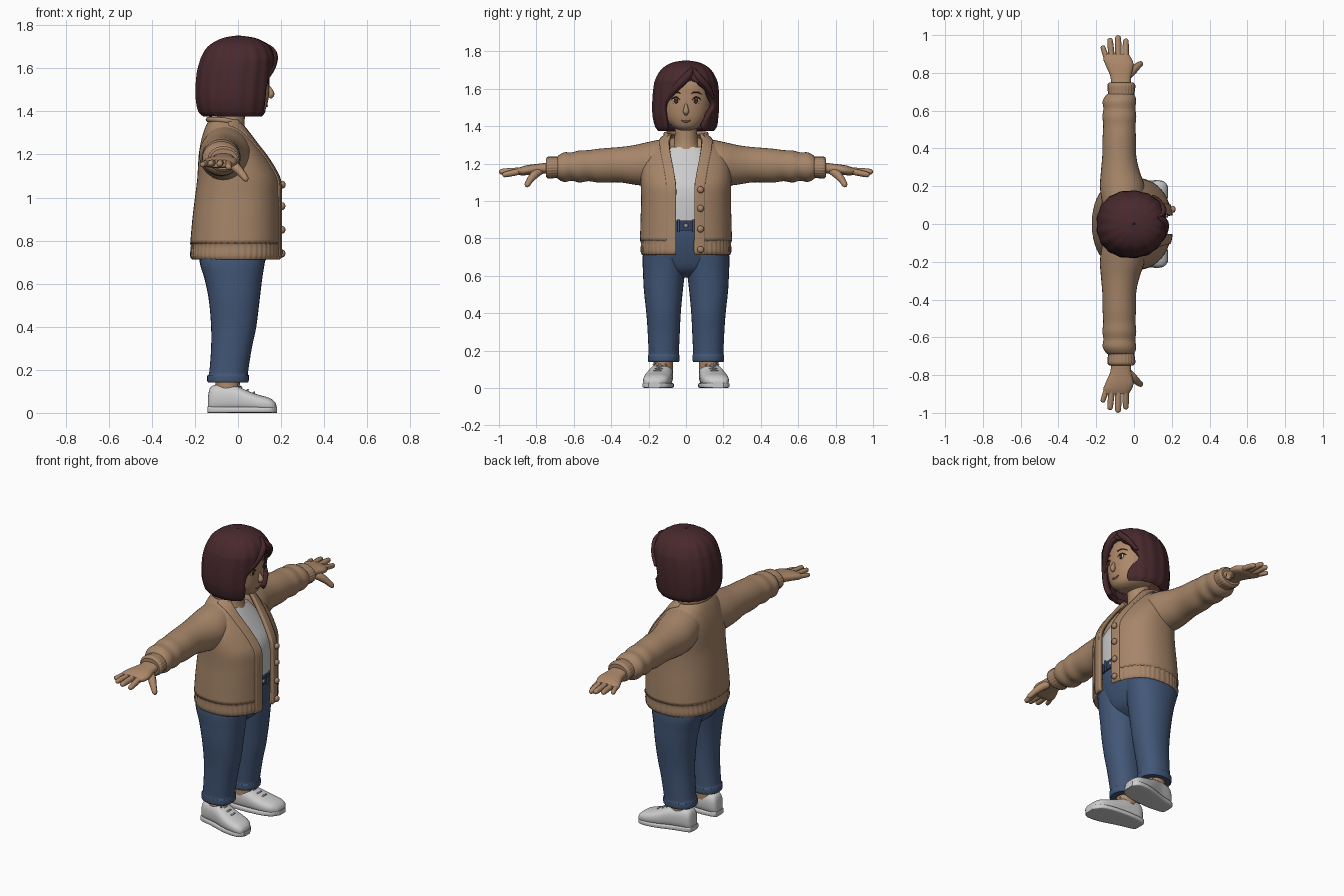
import bpy, bmesh, math
from mathutils import Vector


def material(name, r, g, b):
    m = bpy.data.materials.new(name)
    m.diffuse_color = (r, g, b, 1)
    return m


KNIT = material("tan knit", 0.38, 0.235, 0.14)
SKIN = material("skin", 0.42, 0.25, 0.145)
HAIR = material("dark red hair", 0.065, 0.022, 0.026)
DENIM = material("blue denim", 0.055, 0.095, 0.185)
DARK_DENIM = material("dark denim", 0.03, 0.05, 0.11)
WHITE = material("soft white", 0.6, 0.6, 0.6)
GREY = material("lace grey", 0.33, 0.33, 0.33)
BROWN = material("eye brown", 0.05, 0.018, 0.01)
LIP = material("lip", 0.3, 0.12, 0.08)


def smooth(rows, k):
    """Catmull-Rom refinement of a list of equal length rows."""
    out = []
    for i in range(len(rows) - 1):
        p = [rows[max(0, min(len(rows) - 1, i + d))] for d in (-1, 0, 1, 2)]
        for s in range(k):
            t = s / k
            out.append([b + 0.5 * t * (c - a + t * (2 * a - 5 * b + 4 * c - d + t * (3 * (b - c) + d - a)))
                        for a, b, c, d in zip(*p)])
    return out + [list(rows[-1])]


def finish(ob, mat, mirror):
    ob.data.materials.append(mat)
    if mirror:
        m = ob.modifiers.new("mirror", 'MIRROR')
        m.use_axis = (False, True, False)
    return ob


def loft(name, rows, mat, axis='z', n=32, power=2.0, k=4, mirror=False, thick=0,
         band=None, grow=0, ripple=(0, 0)):
    """Rows are (t, a min, a max, b min, b max); two more values give an open front in y."""
    bm = bmesh.new()
    rings, gap = [], len(rows[0]) > 5
    for r in smooth(rows, k):
        t, ac, bc = r[0], (r[1] + r[2]) / 2, (r[3] + r[4]) / 2
        ra, rb = (r[2] - r[1]) / 2 + grow, (r[4] - r[3]) / 2 + grow

        def angle(y):
            s = max(-0.995, min(0.995, (y - bc) / max(rb, 1e-4)))
            return math.copysign(math.asin(abs(s) ** (power / 2)), s)
        if gap:
            lo, hi = min(r[5], r[6]), r[6]
            a0, a1 = angle(hi), angle(lo) + 2 * math.pi
            if band and band > 0:
                a1 = angle(hi + band)
            elif band:
                a0, a1 = angle(lo + band), angle(lo)
            angs = [a0 + (a1 - a0) * j / n for j in range(n + 1)]
        else:
            angs = [2 * math.pi * j / n for j in range(n)]
        ring = []
        for g in angs:
            f = 1 + ripple[0] * math.cos(ripple[1] * g)
            c, s = math.cos(g), math.sin(g)
            a = ac + f * ra * math.copysign(abs(c) ** (2 / power), c)
            b = bc + f * rb * math.copysign(abs(s) ** (2 / power), s)
            ring.append(bm.verts.new({'z': (a, b, t), 'y': (a, t, b), 'x': (t, a, b)}[axis]))
        rings.append(ring)
    m = len(rings[0])
    for p, q in zip(rings, rings[1:]):
        for j in range(m - 1 if gap else m):
            bm.faces.new((p[j], p[(j + 1) % m], q[(j + 1) % m], q[j]))
    if not gap:
        bm.faces.new(rings[0])
        bm.faces.new(rings[-1])
    bmesh.ops.remove_doubles(bm, verts=bm.verts, dist=0.0002)
    if not gap:
        bmesh.ops.recalc_face_normals(bm, faces=bm.faces)
    for f in bm.faces:
        f.smooth = len(f.verts) < 6
    me = bpy.data.meshes.new(name)
    bm.to_mesh(me)
    bm.free()
    ob = bpy.data.objects.new(name, me)
    bpy.context.collection.objects.link(ob)
    if thick:
        s = ob.modifiers.new("thickness", 'SOLIDIFY')
        s.thickness, s.offset = thick, -1
    return finish(ob, mat, mirror)


def tube(name, rows, mat, mirror=False, k=4):
    """Round tube through rows of (x, y, z, radius)."""
    cu = bpy.data.curves.new(name, 'CURVE')
    cu.dimensions, cu.bevel_depth, cu.bevel_resolution, cu.use_fill_caps = '3D', 1, 2, True
    pts = smooth(rows, k)
    sp = cu.splines.new('POLY')
    sp.points.add(len(pts) - 1)
    for p, (x, y, z, r) in zip(sp.points, pts):
        p.co, p.radius = (x, y, z, 1), r
    ob = bpy.data.objects.new(name, cu)
    bpy.context.collection.objects.link(ob)
    return finish(ob, mat, mirror)


def ball(name, c, r, mat, mirror=False):
    bm = bmesh.new()
    bmesh.ops.create_uvsphere(bm, u_segments=20, v_segments=12, radius=1)
    for v in bm.verts:
        v.co = Vector(c) + Vector([a * b for a, b in zip(v.co, r)])
    for f in bm.faces:
        f.smooth = True
    me = bpy.data.meshes.new(name)
    bm.to_mesh(me)
    bm.free()
    ob = bpy.data.objects.new(name, me)
    bpy.context.collection.objects.link(ob)
    return finish(ob, mat, mirror)


# Head, neck and ears
head = loft("head", [(1.378, .03, .09, -.03, .03), (1.395, -.03, .12, -.07, .07), (1.44, -.09, .138, -.112, .112),
                     (1.5, -.12, .145, -.13, .13), (1.56, -.14, .146, -.135, .135), (1.63, -.13, .14, -.125, .125),
                     (1.69, -.08, .09, -.08, .08), (1.71, -.02, .03, -.02, .02)], SKIN, power=2.2)
loft("neck", [(1.25, -.11, .045, -.09, .09), (1.31, -.1, .03, -.064, .064), (1.42, -.095, .035, -.058, .058)], SKIN)
ball("ear", (.05, .136, 1.525), (.022, .016, .036), SKIN, True)

# Face details seated on the head surface
bpy.context.view_layer.update()


def face_x(y, z):
    return head.ray_cast(Vector((1, y, z)), Vector((-1, 0, 0)))[1].x


tube("nose", [(.13, 0, 1.53, .006), (.148, 0, 1.5, .011), (.153, 0, 1.478, .016), (.146, 0, 1.462, .008)], SKIN)
ex = face_x(.055, 1.535)
ball("eye_white", (ex, .055, 1.535), (.004, .021, .015), WHITE, True)
ball("iris", (ex + .003, .054, 1.535), (.004, .012, .014), BROWN, True)


def face_line(name, pts, r, mat, mirror=False):
    tube(name, [(face_x(y, z), y, z, r * f) for (y, z), f in zip(pts, (.4, 1, 1, .4))], mat, mirror)


face_line("eyelash", [(.03, 1.54), (.047, 1.553), (.065, 1.552), (.082, 1.538)], .004, BROWN, True)
face_line("eyebrow", [(.028, 1.575), (.045, 1.582), (.065, 1.581), (.085, 1.57)], .004, HAIR, True)
face_line("mouth", [(-.028, 1.432), (-.01, 1.426), (.01, 1.426), (.028, 1.432)], .005, LIP)

# Bobbed hair: open at the face, side-parted fringe
loft("hair", [(1.375, -.16, .135, -.148, .148, -.105, .09), (1.40, -.185, .15, -.165, .165, -.105, .09),
              (1.45, -.196, .16, -.177, .172, -.112, .115), (1.50, -.198, .165, -.18, .176, -.115, .148),
              (1.55, -.195, .17, -.178, .176, -.1, .14), (1.59, -.19, .172, -.175, .174, -.062, .115),
              (1.625, -.18, .173, -.17, .17, -.012, .075), (1.65, -.172, .172, -.163, .163, .03, .035),
              (1.69, -.15, .155, -.142, .142, .03, .03), (1.72, -.115, .125, -.112, .112, .025, .025),
              (1.742, -.065, .075, -.066, .066, .015, .015), (1.752, -.005, .005, -.004, .004, 0, 0)],
     HAIR, n=110, power=2.2, thick=.03, ripple=(.011, 17))
tube("fringe_lock", [(.125, .035, 1.715, .006), (.16, .01, 1.67, .022), (.155, -.05, 1.61, .022),
                     (.13, -.095, 1.55, .012), (.12, -.108, 1.51, .003)], HAIR)
tube("side_lock", [(.125, .035, 1.715, .006), (.155, .065, 1.665, .018), (.135, .115, 1.61, .016),
                   (.10, .148, 1.55, .008)], HAIR)

# Shirt and jeans
loft("shirt", [(.86, -.17, .16, -.2, .2), (1.0, -.17, .165, -.215, .215), (1.09, -.165, .152, -.215, .215),
               (1.17, -.155, .105, -.2, .2), (1.24, -.145, .06, -.16, .16), (1.29, -.12, .028, -.105, .105)],
     WHITE, power=2.3)
loft("jeans_hips", [(.59, -.07, .03, -.06, .06), (.63, -.14, .09, -.15, .15), (.7, -.175, .125, -.215, .215),
                    (.8, -.185, .155, -.22, .22), (.895, -.18, .168, -.21, .21)], DENIM, power=2.3)
loft("waistband", [(.842, -.185, .171, -.214, .214), (.895, -.182, .172, -.21, .21)], DARK_DENIM, power=2.3)
for y in (-.04, .04):
    tube("belt_loop", [(.172, y, .835, .006), (.175, y, .9, .006)], DENIM)
ball("jeans_button", (.172, 0, .868), (.006, .011, .011), GREY)
loft("jeans_leg", [(.14, -.138, .045, .038, .2), (.15, -.143, .05, .034, .204), (.175, -.142, .05, .034, .204),
                   (.185, -.134, .046, .038, .2), (.3, -.125, .064, .033, .205), (.4, -.125, .085, .028, .212),
                   (.52, -.135, .1, .017, .225), (.62, -.155, .112, .006, .23), (.7, -.178, .125, .004, .232),
                   (.78, -.18, .14, .01, .22)], DENIM, power=2.2, mirror=True)

# Cardigan body, open down the front
coat = [(.785, -.222, .2, -.246, .246, -.055, .047), (.9, -.212, .2, -.243, .243, -.055, .047),
        (1.0, -.2, .2, -.24, .24, -.055, .047), (1.08, -.19, .195, -.242, .242, -.055, .047),
        (1.14, -.186, .168, -.242, .242, -.062, .055), (1.2, -.182, .13, -.235, .235, -.073, .066),
        (1.26, -.172, .085, -.21, .21, -.085, .078), (1.31, -.158, .052, -.165, .165, -.092, .086),
        (1.345, -.143, .03, -.122, .122, -.09, .086), (1.362, -.13, .015, -.105, .105, -.083, .08)]
hem = [(.712, -.212, .19, -.234, .234, -.055, .047), (.73, -.222, .2, -.241, .241, -.055, .047),
       (.775, -.218, .2, -.24, .24, -.055, .047), (.79, -.222, .2, -.245, .245, -.055, .047)]
loft("cardigan_body", coat, KNIT, n=64, power=2.3, thick=.015)
loft("cardigan_hem", hem, KNIT, n=192, power=2.3, k=3, thick=.018, ripple=(.007, 48))
for nm, w in (("left_placket", .055), ("right_placket", -.05)):
    loft(nm, hem[:2] + coat, KNIT, n=8, power=2.3, thick=.02, band=w, grow=.007)
tube("back_collar", [(.005, -.09, 1.345, .011), (-.06, -.108, 1.358, .013), (-.12, -.07, 1.362, .013),
                     (-.137, 0, 1.362, .013), (-.12, .07, 1.362, .013), (-.06, .108, 1.358, .013),
                     (.005, .09, 1.345, .011)], KNIT)
for z, x in ((1.06, .207), (.96, .206), (.85, .206), (.74, .206)):
    ball("button", (x, .078, z), (.014, .018, .018), KNIT)

# Sleeves and ribbed cuffs
loft("sleeve", [(.06, -.15, .01, 1.12, 1.34), (.12, -.17, .05, 1.09, 1.332), (.2, -.18, .055, 1.08, 1.316),
                (.28, -.175, .03, 1.088, 1.298), (.36, -.168, .012, 1.1, 1.288), (.46, -.166, .01, 1.098, 1.28),
                (.52, -.163, .008, 1.106, 1.272), (.57, -.167, .012, 1.099, 1.27), (.61, -.162, .007, 1.108, 1.26),
                (.65, -.166, .011, 1.102, 1.26), (.68, -.15, .005, 1.114, 1.245), (.695, -.13, -.01, 1.13, 1.225)],
     KNIT, 'y', mirror=True)
loft("cuff", [(.68, -.14, 0, 1.122, 1.236), (.695, -.137, .002, 1.124, 1.236), (.735, -.14, .006, 1.12, 1.237),
              (.748, -.13, -.004, 1.13, 1.226)], KNIT, 'y', n=96, mirror=True, ripple=(.018, 24))

# Hands
loft("palm", [(.72, -.12, -.015, 1.145, 1.208), (.78, -.125, -.015, 1.146, 1.2), (.84, -.15, -.003, 1.14, 1.193),
              (.875, -.163, -.012, 1.136, 1.185), (.9, -.155, -.03, 1.142, 1.175)], SKIN, 'y', power=2.4, mirror=True)
fingers = [("little_finger", -.143, .87, -.168, .945, 1.152, .0135), ("ring_finger", -.118, .88, -.128, .985, 1.158, .0155),
           ("middle_finger", -.082, .88, -.085, 1.0, 1.156, .0165), ("index_finger", -.045, .87, -.043, .982, 1.138, .016)]
for nm, x0, y0, x1, y1, z1, r in fingers:
    P, Q = Vector((x0, y0, 1.162)), Vector((x1, y1, z1))
    tube(nm, [(*P.lerp(Q, f), r * s) for f, s in ((0, 1.05), (.5, 1.05), (.88, .9), (.97, .55), (1, .1))], SKIN, True)
tube("thumb", [(-.04, .78, 1.16, .022), (-.01, .81, 1.14, .023), (.018, .835, 1.11, .018),
               (.037, .85, 1.085, .014), (.044, .855, 1.077, .003)], SKIN, True)

# Ankles, shoes, soles and laces
loft("ankle", [(.09, -.105, .01, .07, .175), (.2, -.105, .01, .07, .175)], SKIN, mirror=True)
loft("shoe", [(-.14, .095, .145, .012, .07), (-.13, .08, .165, .005, .115), (-.1, .07, .177, .004, .132),
              (-.04, .07, .19, .004, .13), (0, .072, .203, .004, .122), (.05, .076, .219, .004, .1),
              (.1, .083, .228, .004, .083), (.145, .098, .228, .004, .07), (.17, .125, .215, .006, .052),
              (.178, .15, .19, .012, .035)], WHITE, 'x', power=2.6, mirror=True)
loft("sole", [(-.142, .095, .145, 0, .03), (-.132, .076, .168, 0, .03), (-.05, .065, .19, 0, .028),
              (.05, .07, .222, 0, .028), (.11, .08, .232, 0, .028), (.155, .1, .227, 0, .028),
              (.18, .14, .2, 0, .028)], WHITE, 'x', power=6, mirror=True)
for i in range(3):
    x, z, y = .015 + .03 * i, .119 - .012 * i, .14 + .005 * i
    tube("lace", [(x - .012, y - .038, z - .016, .004), (x, y, z, .005), (x - .012, y + .038, z - .016, .004)],
         GREY, True)
tube("lace_bow", [(.01, .105, .122, .004), (0, .12, .135, .004), (.008, .14, .122, .005), (0, .16, .135, .004),
                  (.01, .175, .122, .004)], GREY, True)
